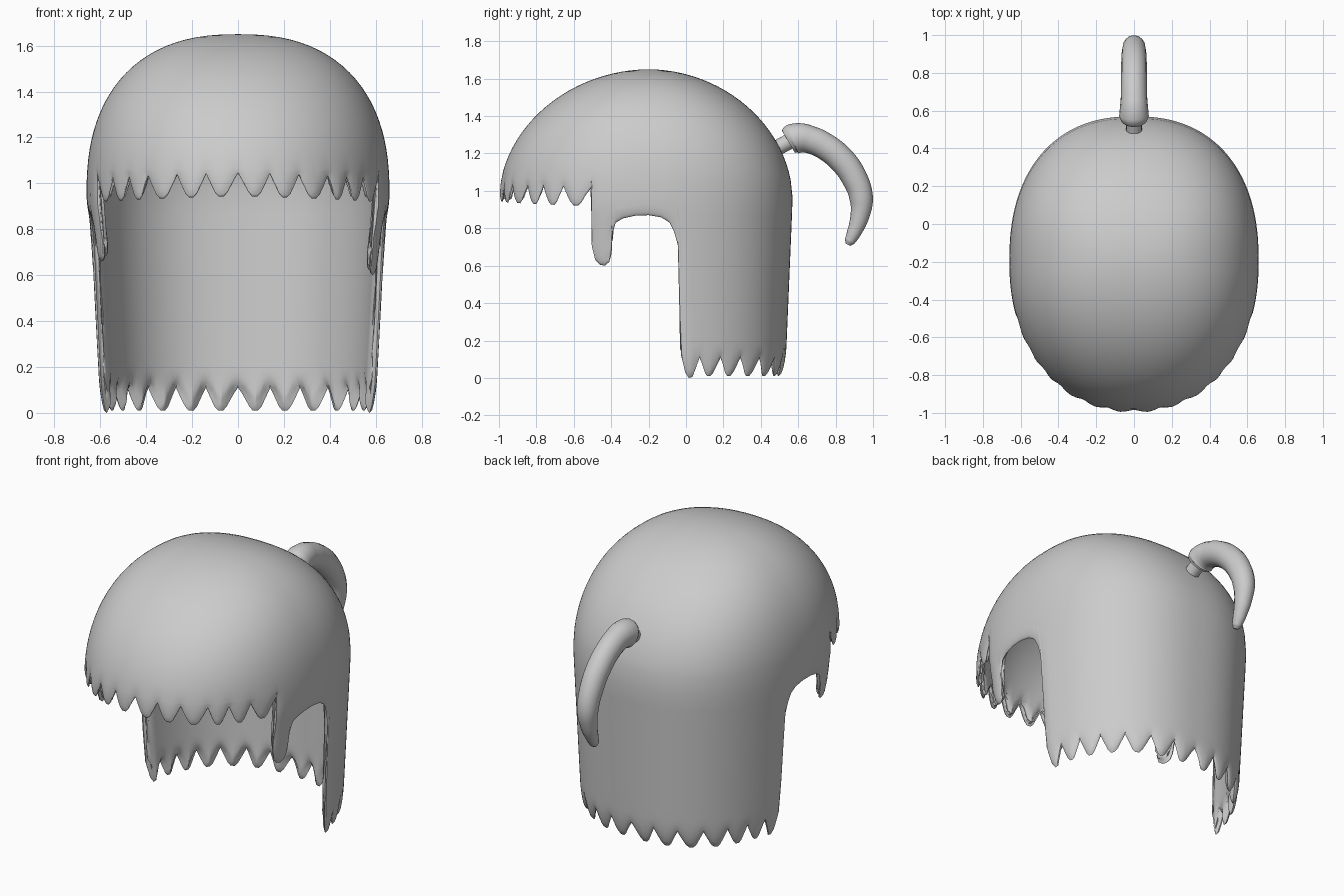
import bpy, bmesh
from math import sin, cos, acos, asin, pi, radians, degrees, ceil
from mathutils import Vector, kdtree

if "Cube" in bpy.data.objects:
    bpy.data.objects.remove(bpy.data.objects["Cube"])

CY = -0.2              # y of the dome axis
EQ = 0.95              # height where the dome meets the hanging hair
FRONT, BACK = 0.93, 0.86   # squareness of the plan outline


def radii(z):
    """Half width and half depth (front, back) of the hair at height z."""
    if z > EQ:
        s = min(1, (z - EQ) / 0.7)
        fx = (1 - s ** 2.4) ** (1 / 2.4)
        fy = (1 - s ** 1.95) ** (1 / 1.95)
        return 0.66 * fx, 0.8 * fy, 0.77 * fy
    k = (EQ - z) / EQ
    curl = 0.02 * max(0, (0.15 - z) / 0.15) ** 2
    return 0.66 - 0.045 * k - curl * 0.5, 0.8, 0.77 - 0.04 * k - curl


def surface(t, z, side):
    """Point on the hair; t runs from 0 (front) to 180 (back)."""
    rx, rf, rb = radii(z)
    c, s = cos(radians(t)), max(0, sin(radians(t)))
    if c >= 0:
        rx *= 1 - 0.13 * max(0, 0.9 - z) * min(1, c * 3)
        return Vector((side * rx * s ** FRONT, CY - rf * c ** FRONT, z))
    return Vector((side * rx * s ** BACK, CY + rb * (-c) ** BACK, z))


def angle(y, z):
    _, rf, rb = radii(z)
    if y < CY:
        return degrees(acos(((CY - y) / rf) ** (1 / FRONT)))
    return 180 - degrees(acos(((y - CY) / rb) ** (1 / BACK)))


def teeth(valleys, hi, depth):
    """Zigzag edge: sharp notches, blunt tips."""
    pts = []
    for a, b in zip(valleys, valleys[1:]):
        for f, d in ((0, 0), (0.16, 0.45), (0.3, 0.83), (0.42, 1), (0.58, 1), (0.7, 0.83), (0.84, 0.45)):
            t = a + (b - a) * f
            pts.append((t, hi(t) - depth * d))
    return pts


def hem(burn):
    """Lower edge of one half: fringe, sideburn, ear arch, back curtain."""
    fringe = teeth([0, 11, 22.5, 35.5, 45.5, 56, 68], lambda t: 1.045 - 0.025 * t / 67, 0.1)
    side = [(-0.51, 1.02), (-0.508, 0.70), (-0.49, 0.63), (-0.465, 0.605), (-0.44, 0.60),
            (-0.415, 0.62), (-0.402, 0.67), (-0.398, 0.77), (-0.38, 0.83), (-0.34, 0.853),
            (-0.27, 0.868), (-0.2, 0.87), (-0.13, 0.858), (-0.085, 0.83), (-0.06, 0.78),
            (-0.04, 0.71), (-0.03, 0.3), (-0.022, 0.12), (0.0, 0.03), (0.02, 0.0), (0.04, 0.005)]
    pts = []
    for y, z in side:
        t = angle(y, z)
        if y < -0.39 and z < 0.8:
            z = 0.8 - (0.8 - z) * burn
        pts.append((t, z))
    back = teeth([109, 119, 130, 143, 157, 169.5, 180], lambda t: 0.11, 0.1)
    path = fringe + pts + back + [(180, 0.11)]
    out = [path[0]]
    for a, b in zip(path, path[1:]):
        n = max(1, ceil((b[0] - a[0]) / 1.3))
        out += [(a[0] + (b[0] - a[0]) * i / n, a[1] + (b[1] - a[1]) * i / n) for i in range(1, n + 1)]
    return out


def finish(ob, deg=45):
    bpy.ops.object.select_all(action='DESELECT')
    ob.select_set(True)
    bpy.context.view_layer.objects.active = ob
    bpy.ops.object.convert(target='MESH')
    bpy.ops.object.shade_smooth_by_angle(angle=radians(deg))


# Hair shell: dome rows, then rows stretched down to the hem
right, left = hem(1.0), hem(0.7)
columns = [(t, z, 1) for t, z in right] + [(t, z, -1) for t, z in left[-2:0:-1]]
START, HANG = 1.06, 16
v0 = asin((START - EQ) / 0.7)
dome = [EQ + 0.7 * sin(pi / 2 + (v0 - pi / 2) * i / 22) for i in range(1, 23)]

# Hem samples, used to round the shell off towards its edge
rim = []
for i, (t, z, s) in enumerate(columns):
    a, b = surface(t, z, s), surface(*columns[(i + 1) % len(columns)])
    n = max(1, ceil((b - a).length / 0.02))
    rim += [a.lerp(b, k / n) for k in range(n)]
tree = kdtree.KDTree(len(rim))
for i, p in enumerate(rim):
    tree.insert(p, i)
tree.balance()

bm = bmesh.new()
pole = bm.verts.new((0, CY, EQ + 0.7))
grid, weights = [], [1.0]
for t, edge, side in columns:
    fall = [1 - (1 - i / HANG) ** 1.6 for i in range(1, HANG + 1)]
    zs = dome + [START + (edge - START) * f for f in fall]
    col = []
    for z in zs:
        p = surface(t, z, side)
        d = min(1, tree.find(p)[2] / 0.06)
        w = (1 - (1 - d) ** 2) ** 0.5
        inward = Vector((-p.x, CY - p.y, 0)).normalized()
        col.append(bm.verts.new(p + inward * 0.015 * (1 - w)))
        weights.append(0.15 + 0.85 * w)
    grid.append(col)
for i, a in enumerate(grid):
    b = grid[(i + 1) % len(grid)]
    bm.faces.new((pole, a[0], b[0]))
    for j in range(len(a) - 1):
        bm.faces.new((a[j], a[j + 1], b[j + 1], b[j]))
bmesh.ops.recalc_face_normals(bm, faces=bm.faces)
top = max(bm.faces, key=lambda f: f.calc_center_median().z)
if top.normal.z < 0:
    bmesh.ops.reverse_faces(bm, faces=bm.faces)
mesh = bpy.data.meshes.new("hair_shell")
bm.to_mesh(mesh)
bm.free()
hair = bpy.data.objects.new("hair_shell", mesh)
bpy.context.collection.objects.link(hair)
group = hair.vertex_groups.new(name="thickness")
for i, w in enumerate(weights):
    group.add([i], w, 'REPLACE')
solid = hair.modifiers.new("thickness", 'SOLIDIFY')
solid.thickness = 0.045
solid.offset = -1
solid.vertex_group = group.name
finish(hair)


def tube(name, pts):
    """Round tube through (y, z, radius) points on the centre plane."""
    cu = bpy.data.curves.new(name, 'CURVE')
    cu.dimensions = '3D'
    cu.bevel_depth = 1
    cu.bevel_resolution = 6
    cu.resolution_u = 6
    cu.use_fill_caps = True
    sp = cu.splines.new('BEZIER')
    sp.bezier_points.add(len(pts) - 1)
    for p, (y, z, r) in zip(sp.bezier_points, pts):
        p.co = (0, y, z)
        p.radius = r
        p.handle_left_type = p.handle_right_type = 'AUTO'
    ob = bpy.data.objects.new(name, cu)
    bpy.context.collection.objects.link(ob)
    finish(ob)
    return ob


# Hair tie and curved ponytail
tube("hair_tie", [(0.46, 1.215, 0.042), (0.59, 1.285, 0.042)])
tail = tube("ponytail", [(0.548, 1.262, 0.068), (0.57, 1.275, 0.083), (0.61, 1.283, 0.079),
                         (0.66, 1.275, 0.074), (0.74, 1.24, 0.072), (0.83, 1.168, 0.072),
                         (0.90, 1.07, 0.069), (0.937, 0.96, 0.063), (0.928, 0.86, 0.05),
                         (0.895, 0.77, 0.037), (0.875, 0.73, 0.028), (0.866, 0.712, 0.014)])
tail.scale.x = 0.95
